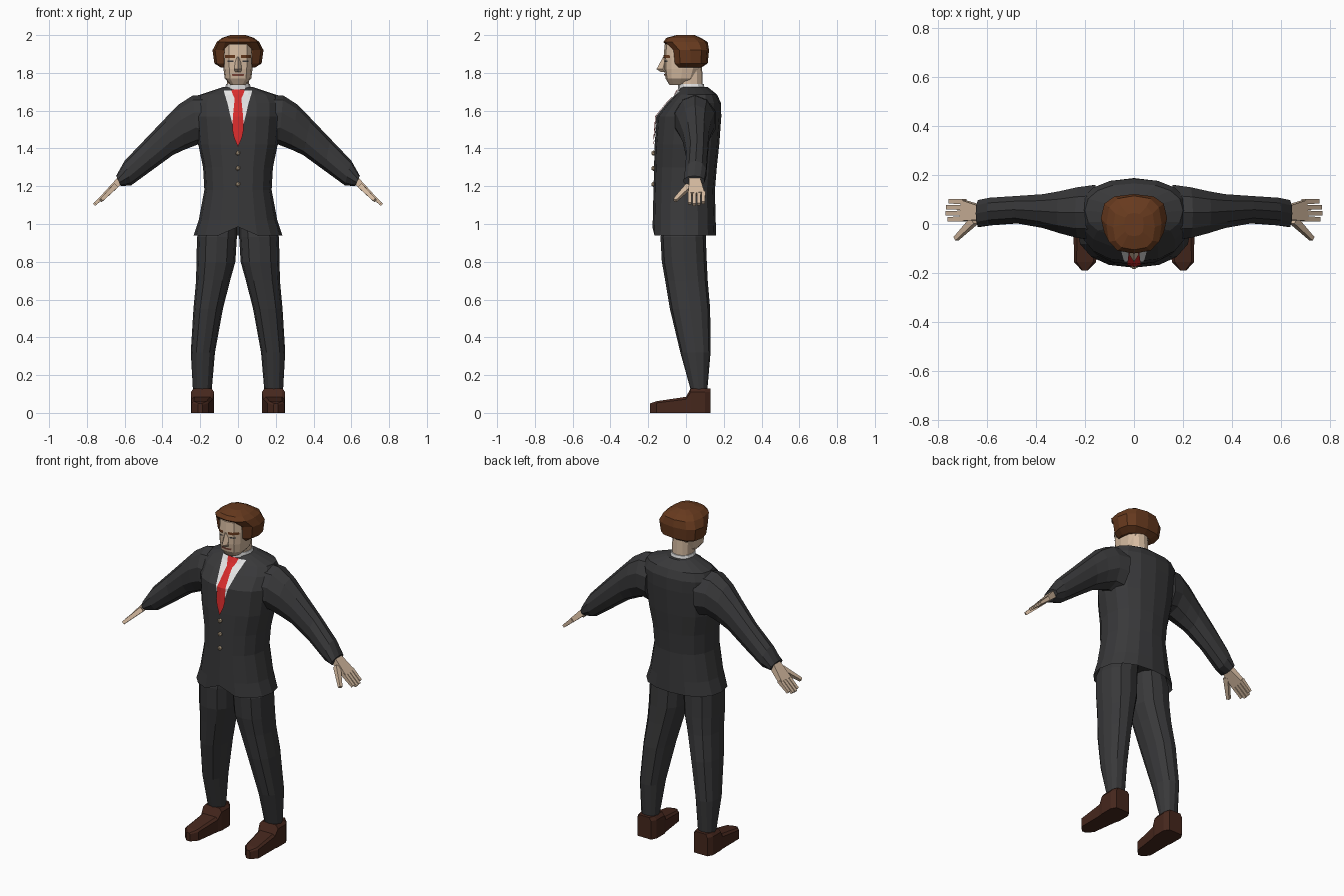
import bpy, bmesh, math
from mathutils import Vector
from mathutils.bvhtree import BVHTree


def material(name, r, g, b):
    m = bpy.data.materials.new(name)
    m.diffuse_color = (r, g, b, 1)
    return m


SUIT = material("charcoal", 0.04, 0.04, 0.042)
SKIN = material("skin", 0.66, 0.49, 0.35)
HAIR = material("chestnut", 0.135, 0.042, 0.013)
SHOE = material("dark_brown", 0.06, 0.02, 0.012)
TIE = material("red", 0.68, 0.025, 0.025)
SHIRT = material("white", 0.78, 0.78, 0.78)
BUTTON = material("tan", 0.5, 0.38, 0.25)
LIP = material("lip_brown", 0.2, 0.06, 0.04)


def finish(name, bm, mat, mirror=False):
    bmesh.ops.recalc_face_normals(bm, faces=bm.faces)
    tree = BVHTree.FromBMesh(bm)
    me = bpy.data.meshes.new(name)
    bm.to_mesh(me)
    bm.free()
    me.materials.append(mat)
    ob = bpy.data.objects.new(name, me)
    bpy.context.collection.objects.link(ob)
    if mirror:
        ob.modifiers.new("mirror", 'MIRROR').use_mirror_merge = False
    return tree


def loft(name, rings, mat, mirror=False):
    """Skin a closed tube through equal-sized rings and cap both ends."""
    bm = bmesh.new()
    vs = [[bm.verts.new(p) for p in r] for r in rings]
    n = len(rings[0])
    for a, b in zip(vs, vs[1:]):
        for i in range(n):
            j = (i + 1) % n
            bm.faces.new((a[i], a[j], b[j], b[i]))
    bm.faces.new(vs[0])
    bm.faces.new(vs[-1])
    return finish(name, bm, mat, mirror)


def oval(z, x0, x1, yf, yb, n=12, p=2.3):
    """Horizontal rounded ring, first point at the front."""
    cx, cy, w, d = (x0 + x1) / 2, (yf + yb) / 2, (x1 - x0) / 2, (yb - yf) / 2
    pts = []
    for i in range(n):
        a = 2 * math.pi * i / n
        s, c = math.sin(a), -math.cos(a)
        f = lambda t: math.copysign(abs(t) ** (2 / p), t) if abs(t) > 1e-6 else 0
        pts.append(Vector((cx + w * f(s), cy + d * f(c), z)))
    return pts


def stack(rows, n=12, p=2.3):
    return [oval(z, -w, w, yf, yb, n, p) for z, w, yf, yb in rows]


def plate(name, tree, rows, mat, off=0.005, cols=6, mirror=False):
    """Thin sheet laid on the front of another surface; rows are z, x0, x1."""
    bm = bmesh.new()
    grid = []
    for z, x0, x1 in rows:
        line = []
        for i in range(cols + 1):
            x = x0 + (x1 - x0) * i / cols
            hit = tree.ray_cast(Vector((x, -1, z)), Vector((0, 1, 0)))[0]
            line.append(bm.verts.new((x, (hit.y if hit else 0) - off, z)))
        grid.append(line)
    for a, b in zip(grid, grid[1:]):
        for i in range(cols):
            bm.faces.new((a[i], b[i], b[i + 1], a[i + 1]))
    finish(name, bm, mat, mirror)


def bar(name, p0, p1, w0, w1, t0, t1, mat):
    """Tapered box between two points, mirrored to both sides."""
    p0, p1 = Vector(p0), Vector(p1)
    d = (p1 - p0).normalized()
    n = d.cross(Vector((0, 1, 0))).normalized()
    y = n.cross(d)
    rings = [[p + n * t * a + y * w * b for a, b in ((1, 1), (1, -1), (-1, -1), (-1, 1))]
             for p, w, t in ((p0, w0, t0), (p1, w1, t1))]
    loft(name, rings, mat, True)


# Jacket body with a tucked-in hem and a small front notch
rings = stack([
    (0.99, 0.20, -0.15, 0.135), (0.94, 0.235, -0.178, 0.16), (1.02, 0.208, -0.176, 0.157),
    (1.18, 0.178, -0.172, 0.153), (1.30, 0.185, -0.169, 0.163), (1.42, 0.21, -0.166, 0.176),
    (1.57, 0.225, -0.154, 0.187), (1.64, 0.225, -0.098, 0.185), (1.685, 0.20, -0.055, 0.165),
    (1.725, 0.08, -0.03, 0.115)], 16)
rings[0][0].z += 0.05
rings[1][0].z += 0.045
jacket = loft("jacket", rings, SUIT)

# Sleeves: top x, z, bottom x, z, front y, back y
sleeve = []
for tx, tz, bx, bz, yf, yb in [
        (0.15, 1.685, 0.17, 1.41, -0.07, 0.165), (0.24, 1.68, 0.215, 1.42, -0.062, 0.155),
        (0.315, 1.632, 0.28, 1.395, -0.042, 0.138), (0.385, 1.56, 0.345, 1.365, -0.02, 0.125),
        (0.49, 1.45, 0.455, 1.285, 0.0, 0.117), (0.60, 1.335, 0.565, 1.205, -0.008, 0.11),
        (0.645, 1.255, 0.62, 1.2, -0.015, 0.1)]:
    c, h = Vector(((tx + bx) / 2, (yf + yb) / 2, (tz + bz) / 2)), Vector((tx - bx, 0, tz - bz)) / 2
    sleeve.append([c + h * math.cos(a) + Vector((0, (yb - yf) / 2 * math.sin(a), 0))
                   for a in (2 * math.pi * i / 10 for i in range(10))])
loft("sleeves", sleeve, SUIT, True)

# Trouser legs: z, inner x, outer x, front y, back y
loft("trouser_legs", [oval(*r, n=12) for r in [
    (1.06, 0.006, 0.16, -0.11, 0.10), (0.93, 0.006, 0.217, -0.135, 0.105),
    (0.80, 0.014, 0.22, -0.128, 0.11), (0.70, 0.042, 0.222, -0.11, 0.115),
    (0.55, 0.08, 0.236, -0.085, 0.128), (0.32, 0.122, 0.25, -0.03, 0.13),
    (0.11, 0.14, 0.238, 0.028, 0.112)]], SUIT, True)

# Shoes: y, centre x, half width, height
loft("shoes", [[(cx + w * a, y, h * b) for a, b in
                ((-1, 0), (1, 0), (1, 0.85), (0.75, 1), (-0.75, 1), (-1, 0.85))]
               for y, cx, w, h in [
    (0.13, 0.188, 0.045, 0.13), (0.10, 0.188, 0.062, 0.13), (0.025, 0.188, 0.062, 0.13),
    (0.0, 0.19, 0.056, 0.085), (-0.155, 0.2, 0.045, 0.062), (-0.19, 0.2, 0.012, 0.05)]],
     SHOE, True)

# Hands
bar("palms", (0.62, 0.045, 1.235), (0.70, 0.055, 1.158), 0.028, 0.043, 0.02, 0.013, SKIN)
for i, tip in enumerate((0.755, 0.762, 0.76, 0.75)):
    y = 0.02 + 0.024 * i
    bar(f"finger_{i + 1}", (0.69, y, 1.167), (tip, y, 1.167 - (tip - 0.69) * 0.9),
        0.0105, 0.009, 0.012, 0.008, SKIN)
bar("thumbs", (0.65, 0.015, 1.2), (0.725, -0.06, 1.125), 0.016, 0.009, 0.014, 0.009, SKIN)

# Neck, shirt collar and head
loft("neck", stack([(1.68, 0.06, -0.035, 0.09), (1.84, 0.058, -0.045, 0.085)]), SKIN)
loft("shirt_collar", stack([(1.68, 0.075, -0.04, 0.105), (1.742, 0.063, -0.042, 0.094)]), SHIRT)
head = loft("head", stack([
    (1.737, 0.04, -0.088, 0.02), (1.77, 0.07, -0.108, 0.055), (1.82, 0.077, -0.116, 0.075),
    (1.89, 0.08, -0.118, 0.09), (1.95, 0.078, -0.113, 0.09), (1.985, 0.055, -0.08, 0.07)],
    12, 2.7), SKIN)
loft("nose", stack([(1.885, 0.012, -0.121, -0.09), (1.82, 0.02, -0.156, -0.09),
                    (1.806, 0.016, -0.135, -0.09)], 4, 2), SKIN)

# Hair cap, reaching forward at the fringe
loft("hair", stack([
    (1.828, 0.09, -0.06, 0.08), (1.85, 0.125, -0.068, 0.115), (1.92, 0.135, -0.075, 0.122),
    (1.963, 0.113, -0.12, 0.115), (1.985, 0.085, -0.105, 0.08), (2.0, 0.04, -0.05, 0.045)],
    12, 2.7), HAIR)

# Face details
plate("eyebrows", head, [(1.895, 0.016, 0.068), (1.88, 0.016, 0.07)], HAIR, 0.006, 4, True)
plate("eyes", head, [(1.866, 0.024, 0.056), (1.858, 0.024, 0.056)], SUIT, 0.003, 4, True)
plate("mouth", head, [(1.794, -0.032, 0.032), (1.783, -0.03, 0.03)], LIP, 0.004, 6)

# Shirt front and tie
plate("shirt_front", jacket, [(z, -w, w) for z, w in [
    (1.708, 0.076), (1.685, 0.07), (1.64, 0.056), (1.57, 0.04), (1.5, 0.022), (1.42, 0.002)]],
    SHIRT, 0.004, 8)
plate("tie", jacket, [(z, -w, w) for z, w in [
    (1.712, 0.036), (1.685, 0.028), (1.665, 0.018), (1.64, 0.02), (1.57, 0.027),
    (1.5, 0.03), (1.46, 0.022), (1.41, 0.001)]], TIE, 0.009, 6)

# Jacket buttons
for i, z in enumerate((1.375, 1.295, 1.21)):
    bm = bmesh.new()
    bmesh.ops.create_icosphere(bm, subdivisions=1, radius=0.014)
    bmesh.ops.translate(bm, verts=bm.verts, vec=(0, -0.172, z))
    finish(f"button_{i + 1}", bm, BUTTON)
